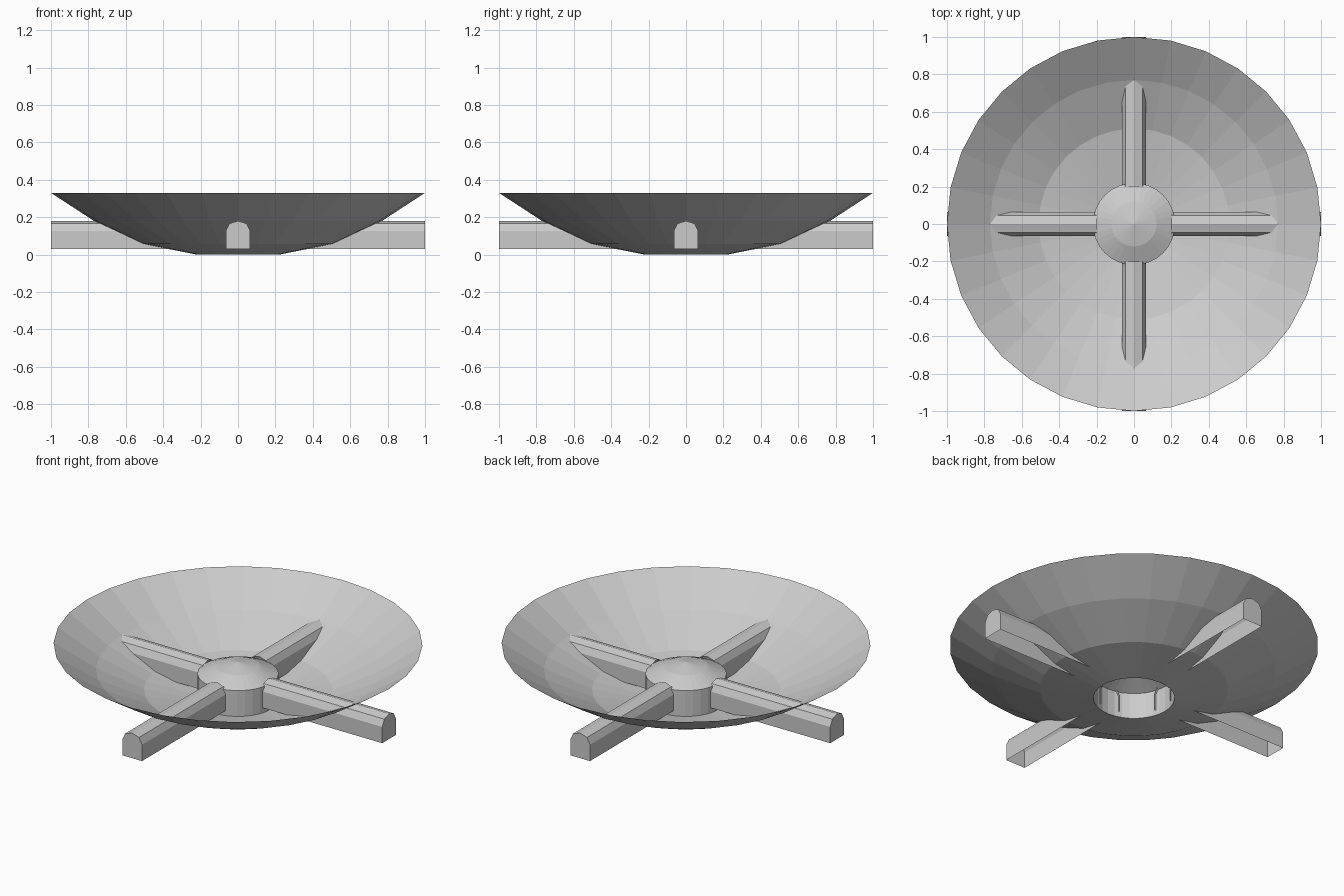
import bpy, bmesh
from math import cos, sin, pi

if "Cube" in bpy.data.objects:
    bpy.data.objects.remove(bpy.data.objects["Cube"])

SIDES = 32


def make_object(name, bm):
    bmesh.ops.remove_doubles(bm, verts=bm.verts, dist=1e-5)
    mesh = bpy.data.meshes.new(name)
    bm.to_mesh(mesh)
    bm.free()
    obj = bpy.data.objects.new(name, mesh)
    bpy.context.collection.objects.link(obj)
    return obj


def lathe(name, profile):
    """Revolve an (r, z) profile around z; faces follow the profile direction."""
    bm = bmesh.new()
    rings = []
    for r, z in profile:
        if r == 0:
            rings.append([bm.verts.new((0, 0, z))] * SIDES)
        else:
            rings.append([bm.verts.new((r * cos(2 * pi * i / SIDES),
                                        r * sin(2 * pi * i / SIDES), z))
                          for i in range(SIDES)])
    for a, b in zip(rings, rings[1:]):
        for i in range(SIDES):
            j = (i + 1) % SIDES
            quad = list(dict.fromkeys((a[i], a[j], b[j], b[i])))
            bm.faces.new(quad)
    return make_object(name, bm)


def arm(name, angle):
    """Round-topped spoke, open underneath and towards the hub."""
    half = [(0.065, 0.03), (0.065, 0.127), (0.045, 0.166)]
    section = half + [(0, 0.18)] + [(-y, z) for y, z in reversed(half)]
    bm = bmesh.new()
    inner = [bm.verts.new((0.2, y, z)) for y, z in section]
    outer = [bm.verts.new((1.0, y, z)) for y, z in section]
    for i in range(len(section) - 1):
        bm.faces.new((inner[i], outer[i], outer[i + 1], inner[i + 1]))
    bm.faces.new(list(reversed(outer)))
    bmesh.ops.recalc_face_normals(bm, faces=bm.faces)
    obj = make_object(name, bm)
    obj.rotation_euler.z = angle
    return obj


# Shallow dish with an open centre
lathe("dish", [(0.22, 0), (0.51, 0.057), (0.77, 0.18), (1.0, 0.33)])

# Hollow hub with a low domed cap
lathe("hub", [(0.22, 0), (0.22, 0.155), (0.12, 0.2), (0, 0.225)])

# Four arms crossing the dish wall
for i, side in enumerate(("right", "back", "left", "front")):
    arm(side + "_arm", i * pi / 2)
